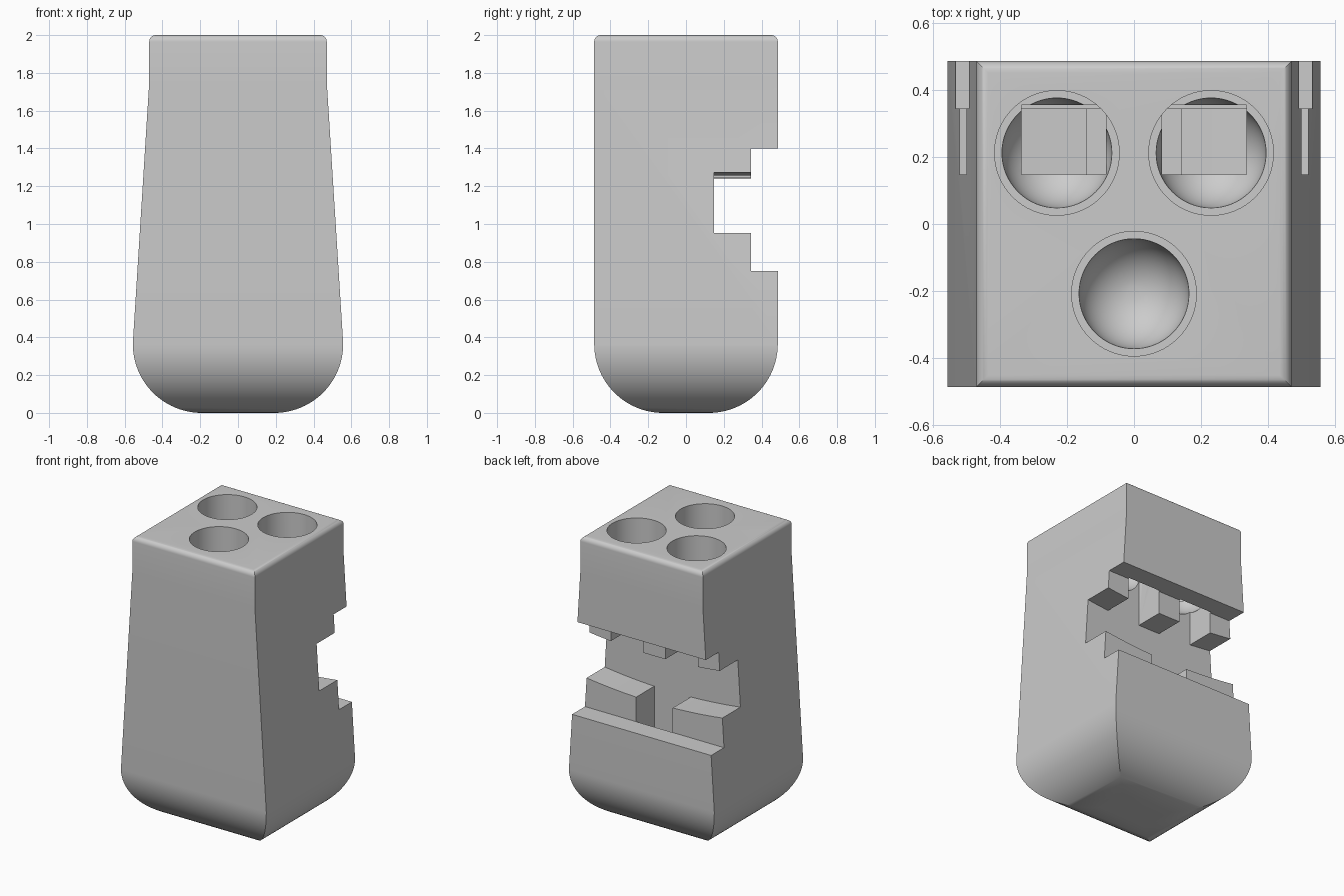
import bpy
import bmesh
import math

cube = bpy.data.objects.get("Cube")
if cube:
    bpy.data.objects.remove(cube, do_unlink=True)

grey = bpy.data.materials.new("light_grey")
grey.use_nodes = True
colour = (0.6, 0.6, 0.6, 1)
grey.diffuse_color = colour
grey.node_tree.nodes["Principled BSDF"].inputs["Base Color"].default_value = colour


def prism(name, points, low, high, axis):
    """Extrude a (horizontal, z) profile along the x or y axis."""
    bm = bmesh.new()
    ends = []
    for d in (low, high):
        ends.append([bm.verts.new((h, d, z) if axis == "y" else (d, h, z)) for h, z in points])
    n = len(points)
    bm.faces.new(ends[0])
    bm.faces.new(ends[1][::-1])
    for i in range(n):
        j = (i + 1) % n
        bm.faces.new((ends[0][j], ends[0][i], ends[1][i], ends[1][j]))
    bmesh.ops.recalc_face_normals(bm, faces=bm.faces)
    mesh = bpy.data.meshes.new(name)
    bm.to_mesh(mesh)
    bm.free()
    ob = bpy.data.objects.new(name, mesh)
    bpy.context.collection.objects.link(ob)
    mesh.materials.append(grey)
    return ob


def box(name, x0, x1, y0, y1, z0, z1):
    return prism(name, [(x0, z0), (x1, z0), (x1, z1), (x0, z1)], y0, y1, "y")


def well(name, x, y, rim, bore, ledge):
    """Round well: straight wall, flat ledge, then a bowl, spun round z."""
    outline = [(rim, 2.1), (rim, ledge)]
    outline += [(bore * math.cos(a * math.pi / 24), ledge - bore * math.sin(a * math.pi / 24))
                for a in range(12)]
    n = 64
    bm = bmesh.new()
    rings = [[bm.verts.new((x + r * math.cos(2 * math.pi * k / n),
                            y + r * math.sin(2 * math.pi * k / n), z)) for k in range(n)]
             for r, z in outline]
    bm.faces.new(rings[0])
    bm.faces.new(rings[-1])
    for a, b in zip(rings, rings[1:]):
        for k in range(n):
            j = (k + 1) % n
            bm.faces.new((a[k], a[j], b[j], b[k]))
    bmesh.ops.recalc_face_normals(bm, faces=bm.faces)
    mesh = bpy.data.meshes.new(name)
    bm.to_mesh(mesh)
    bm.free()
    ob = bpy.data.objects.new(name, mesh)
    bpy.context.collection.objects.link(ob)
    mesh.materials.append(grey)
    return ob


def rounded_profile(bottom, top, shoulder, r_low, r_top):
    """Symmetric outline with a large round foot and a small round top edge."""
    half = []
    for i in range(25):
        a = math.pi / 2 * i / 24
        half.append((bottom - r_low + r_low * math.sin(a), r_low - r_low * math.cos(a)))
    if shoulder:
        half.append((top, shoulder))
    for i in range(9):
        a = math.pi / 2 * i / 8
        half.append((top - r_top + r_top * math.cos(a), 2 - r_top + r_top * math.sin(a)))
    return half + [(-h, z) for h, z in reversed(half)]


def apply_boolean(target, tool, operation):
    mod = target.modifiers.new("shape", "BOOLEAN")
    mod.operation = operation
    mod.solver = "EXACT"
    mod.object = tool
    bpy.context.view_layer.objects.active = target
    bpy.ops.object.modifier_apply(modifier=mod.name)
    bpy.data.objects.remove(tool, do_unlink=True)


# Body: front outline crossed with side outline
body = prism("body", rounded_profile(0.557, 0.47, 1.75, 0.365, 0.035), -0.7, 0.7, "y")
side = prism("side_outline", rounded_profile(0.486, 0.486, None, 0.365, 0.035), -0.8, 0.8, "x")
apply_boolean(body, side, "INTERSECT")

# Shallow recess across the back
apply_boolean(body, box("back_recess", -1, 1, 0.345, 0.8, 0.75, 1.4), "DIFFERENCE")

# Deep channel with gently curved floor and ceiling
xs = [-0.8 + 0.05 * i for i in range(33)]
channel = [(x, 0.918 + 0.125 * x * x) for x in xs]
channel += [(x, 1.242 + 0.125 * x * x) for x in reversed(xs)]
apply_boolean(body, prism("channel", channel, 0.147, 0.7, "y"), "DIFFERENCE")

# Pocket between the two lower blocks
apply_boolean(body, box("lower_pocket", -0.14, 0.14, 0.147, 0.345, 0.45, 1.1), "DIFFERENCE")

# Two rear wells with slots down to the channel, one front well
for s in (-1, 1):
    a, b = sorted((s * 0.083, s * 0.335))
    apply_boolean(body, box("slot", a, b, 0.147, 0.355, 1.1, 1.6), "DIFFERENCE")
    apply_boolean(body, well("rear_well", s * 0.23, 0.212, 0.186, 0.164, 1.6), "DIFFERENCE")
apply_boolean(body, well("front_well", 0, -0.208, 0.186, 0.164, 1.6), "DIFFERENCE")

# Smooth curves, sharp edges
bpy.ops.object.select_all(action="DESELECT")
body.select_set(True)
bpy.context.view_layer.objects.active = body
bpy.ops.object.shade_smooth_by_angle(angle=math.radians(25))
